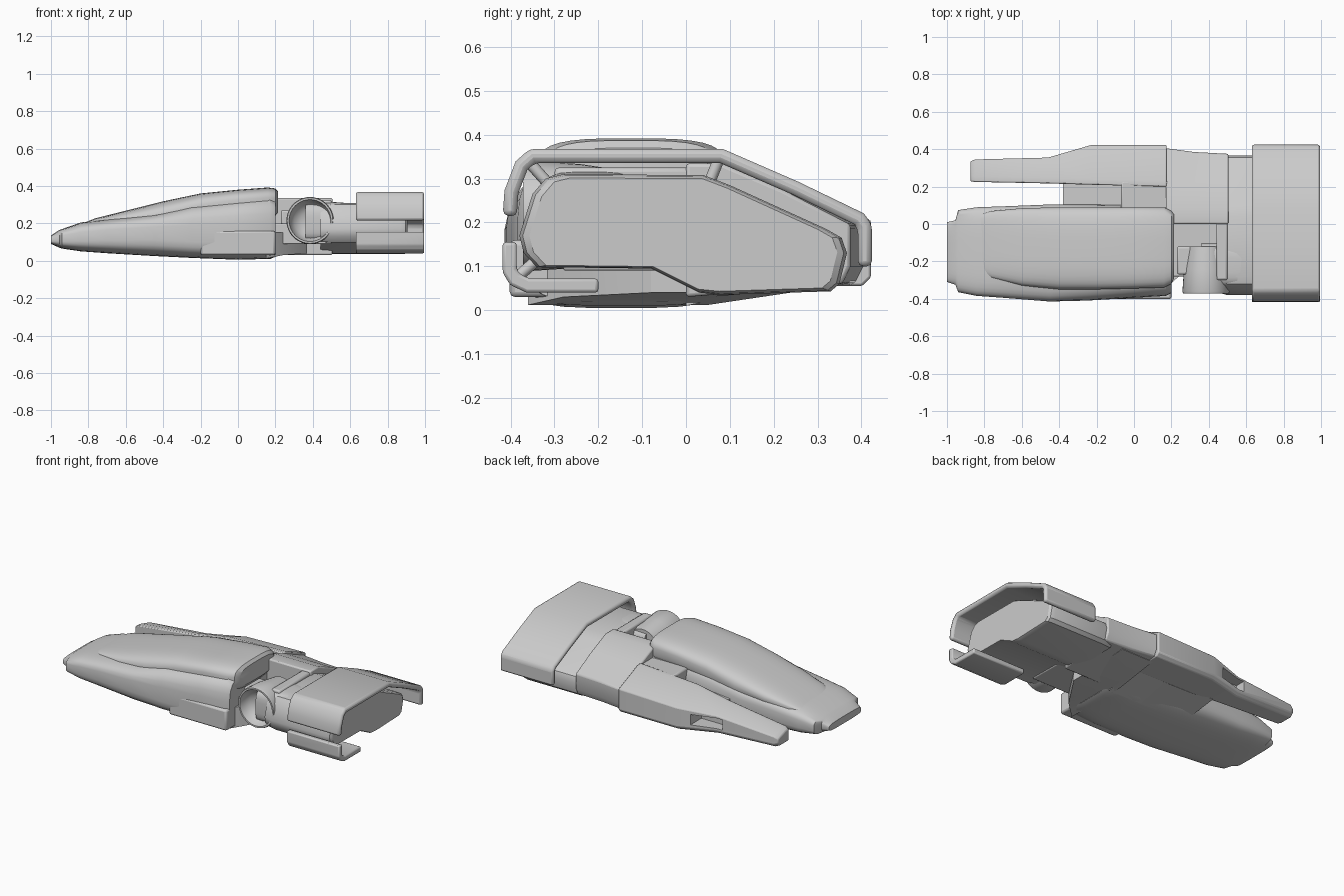
import bpy, bmesh, math
from mathutils import Vector

old = bpy.data.objects.get("Cube")
if old:
    bpy.data.objects.remove(old)

grey = bpy.data.materials.new("hull_grey")
grey.use_nodes = True
grey.diffuse_color = (0.6, 0.6, 0.6, 1)
grey.node_tree.nodes["Principled BSDF"].inputs["Base Color"].default_value = (0.6, 0.6, 0.6, 1)
parts = []


def loft(name, rings, bevel=0, segments=2):
    """Skin equal-length rings of 3D points and cap both ends."""
    bm = bmesh.new()
    rows = [[bm.verts.new(p) for p in ring] for ring in rings]
    n = len(rows[0])
    for a, b in zip(rows, rows[1:]):
        for i in range(n):
            j = (i + 1) % n
            bm.faces.new((a[i], a[j], b[j], b[i]))
    bm.faces.new(rows[0])
    bm.faces.new(rows[-1])
    bmesh.ops.recalc_face_normals(bm, faces=bm.faces)
    mesh = bpy.data.meshes.new(name)
    bm.to_mesh(mesh)
    bm.free()
    mesh.materials.append(grey)
    obj = bpy.data.objects.new(name, mesh)
    bpy.context.collection.objects.link(obj)
    if bevel:
        mod = obj.modifiers.new("soft_edges", "BEVEL")
        mod.width, mod.segments, mod.limit_method = bevel, segments, "ANGLE"
    parts.append(obj)
    return obj


def prism(name, outline, x0, x1, bevel=0):
    """Extrude a (y, z) outline along x."""
    return loft(name, [[(x, y, z) for y, z in outline] for x in (x0, x1)], bevel)


def box(name, x, y, z, bevel=0):
    return prism(name, [(y[0], z[0]), (y[1], z[0]), (y[1], z[1]), (y[0], z[1])], *x, bevel)


def rounded(x, y0, y1, zb, zm, zt, power, n=32):
    """Soft rectangular ring with its widest line at zm."""
    ring = []
    for i in range(n):
        t = 2 * math.pi * (i + 0.5) / n
        c, s = math.cos(t), math.sin(t)
        y = (y0 + y1) / 2 + (y1 - y0) / 2 * math.copysign(abs(c) ** power, c)
        z = zm + (zt - zm if s > 0 else zm - zb) * math.copysign(abs(s) ** power, s)
        ring.append((x, y, z))
    return ring


def shroud(name, path, thick=0.032):
    """Bent plate following a (y, z) path, run along x."""
    pts = [Vector(p) for p in path]
    left, right = [], []
    for i, p in enumerate(pts):
        d0 = (p - pts[max(i - 1, 0)]).normalized()
        d1 = (pts[min(i + 1, len(pts) - 1)] - p).normalized()
        d = (d0 + d1).normalized()
        k = thick / 2 / max(0.5, d.dot(d1 if d1.length else d0))
        normal = Vector((-d.y, d.x)) * k
        left.append(p + normal)
        right.append(p - normal)
    return prism(name, left + right[::-1], 0.63, 0.995, 0.012)


# Main cabin hull: x, y0, y1, bottom, widest height, top
hull = [(-1, -0.31, 0.01, 0.09, 0.11, 0.135), (-0.955, -0.325, 0.02, 0.07, 0.12, 0.165),
        (-0.94, -0.365, 0.075, 0.065, 0.12, 0.17), (-0.84, -0.385, 0.09, 0.05, 0.13, 0.205),
        (-0.7, -0.395, 0.095, 0.04, 0.14, 0.222), (-0.45, -0.415, 0.105, 0.025, 0.15, 0.25),
        (-0.25, -0.41, 0.105, 0.015, 0.14, 0.3), (0, -0.395, 0.1, 0.005, 0.14, 0.33),
        (0.17, -0.385, 0.1, 0.01, 0.14, 0.35), (0.2, -0.37, 0.09, 0.02, 0.14, 0.335)]
loft("cabin_hull", [rounded(*h, 0.5) for h in hull])

# Raised canopy
canopy = [(-0.82, -0.26, 0.05, 0.17, 0.19, 0.205), (-0.76, -0.29, 0.07, 0.17, 0.2, 0.228),
          (-0.6, -0.33, 0.085, 0.18, 0.21, 0.268), (-0.4, -0.35, 0.09, 0.19, 0.23, 0.318),
          (-0.2, -0.35, 0.09, 0.2, 0.28, 0.36), (0, -0.345, 0.09, 0.22, 0.31, 0.38),
          (0.16, -0.34, 0.09, 0.22, 0.32, 0.392), (0.2, -0.32, 0.07, 0.24, 0.32, 0.387),
          (0.215, -0.29, 0.05, 0.26, 0.32, 0.37)]
loft("canopy", [rounded(*c, 0.6) for c in canopy])

# Side sill below the canopy
box("side_sill", (-0.2, 0.2), (-0.402, -0.2), (0.03, 0.16), 0.012)

# Side arm: x, inner y, outer y, bottom, outer top, inner top
arm = [(-0.875, 0.228, 0.335, 0.09, 0.135, 0.16), (-0.85, 0.225, 0.345, 0.08, 0.15, 0.175),
       (-0.46, 0.217, 0.355, 0.065, 0.18, 0.225), (-0.23, 0.21, 0.422, 0.055, 0.195, 0.265),
       (0.175, 0.2, 0.422, 0.055, 0.205, 0.285)]
side_arm = loft("side_arm", [[(x, a, b), (x, o - 0.02, b), (x, o, b + 0.02), (x, o, t), (x, a + 0.03, i), (x, a, i)]
                             for x, a, o, b, t, i in arm], 0.006)

# Open slot in the arm's outer side
cutter = box("slot_cutter", (-0.5, -0.31), (0.29, 0.5), (0.1, 0.165))
cutter.hide_render = True
cutter.hide_viewport = True
parts.remove(cutter)
cut = side_arm.modifiers.new("slot", "BOOLEAN")
cut.object, cut.operation, cut.solver = cutter, "DIFFERENCE", "EXACT"

# Web joining the arm to the cabin
loft("arm_web", [[(x, 0.0, b), (x, 0.23, 0.06), (x, 0.23, t), (x, 0.0, t)]
                 for x, b, t in ((-0.38, 0.03, 0.17), (-0.07, 0.01, 0.2), (0.18, 0.01, 0.22))])
box("rear_web", (-0.07, 0.19), (0.05, 0.23), (0.1, 0.275), 0.01)

# Stepped body between the arm and the engine
rear = [(0, 0.335), (0.08, 0.335), (0.22, 0.275), (1, 0.195), (1, 0.1), (0.95, 0.06), (0, 0.03)]
loft("rear_body", [[(x, y * w if y > 0.5 else y, z) for y, z in rear]
                   for x, w in ((0.17, 0.405), (0.32, 0.385), (0.505, 0.375))], 0.008)
loft("belly_fairing", [[(x, -0.38 + i, b), (x, 0.05, b), (x, 0.34, 0.055), (x, 0.34, 0.15), (x, -0.38 + i, 0.15)]
                       for x, b, i in ((0.15, 0.012, 0.02), (0.24, 0.03, 0.1), (0.37, 0.04, 0.3))])

# Recessed deck behind the canopy
box("recess_floor", (0.15, 0.5), (-0.28, 0.05), (0.09, 0.2), 0.006)
box("recess_step", (0.23, 0.34), (-0.27, -0.12), (0.15, 0.27), 0.01)
box("deck_ridge", (0.44, 0.5), (-0.3, 0.02), (0.15, 0.325), 0.01)

# Engine core
core = [(-0.34, 0.098), (-0.37, 0.13), (-0.38, 0.17), (-0.35, 0.265), (-0.32, 0.3), (-0.28, 0.31),
        (0.04, 0.308), (0.1, 0.285), (0.32, 0.185), (0.355, 0.165), (0.367, 0.13), (0.35, 0.06),
        (0.33, 0.043), (0.08, 0.035), (0.03, 0.04), (-0.08, 0.095)]
cy, cz = 0, 0.17
loft("engine_core", [[(x, cy + (y - cy) * s, cz + (z - cz) * s) for y, z in core]
                     for x, s in ((0.44, 0.96), (0.5, 1), (0.87, 1), (0.895, 0.98), (0.905, 0.94))])

# Engine shroud plates
shroud("upper_shroud", [(-0.402, 0.215), (-0.398, 0.27), (-0.375, 0.33), (-0.35, 0.352), (0.08, 0.352),
                        (0.25, 0.278), (0.395, 0.208), (0.408, 0.19), (0.408, 0.1)])
shroud("lower_shroud", [(-0.402, 0.155), (-0.402, 0.09), (-0.39, 0.07), (-0.36, 0.056), (-0.2, 0.056)])

# Struts holding the shroud
for name, a, b in (("top_right_strut", (-0.36, 0.34), (-0.32, 0.295)),
                   ("low_right_strut", (-0.385, 0.075), (-0.345, 0.11)),
                   ("top_left_strut", (0.075, 0.345), (0.055, 0.295))):
    start, end = Vector((0.78, *a)), Vector((0.78, *b))
    q = (end - start).to_track_quat("Z", "Y")
    loft(name, [[p + q @ Vector((0.013 * math.cos(t), 0.013 * math.sin(t), 0))
                 for t in (math.tau * k / 12 for k in range(12))] for p in (start, end)])

# Side intake: tube with a dished mouth, turned about y
profile = [(-0.12, 0.1), (-0.24, 0.118), (-0.36, 0.126), (-0.372, 0.122), (-0.372, 0.112),
           (-0.34, 0.104), (-0.31, 0.085), (-0.29, 0.05), (-0.285, 0.01)]
loft("side_intake", [[(0.385 + r * math.cos(t), y, 0.215 + r * math.sin(t))
                      for t in (math.tau * k / 40 for k in range(40))] for y, r in profile])
loft("intake_fairing", [rounded(x, -0.34, -0.1, b, 0.2, t, 0.5)
                        for x, b, t in ((0.36, 0.1, 0.31), (0.5, 0.1, 0.315), (0.64, 0.1, 0.305))])

# Smooth shading with sharp creases
bpy.ops.object.select_all(action="DESELECT")
for obj in parts:
    obj.select_set(True)
bpy.context.view_layer.objects.active = parts[0]
bpy.ops.object.shade_smooth_by_angle(angle=math.radians(32))
